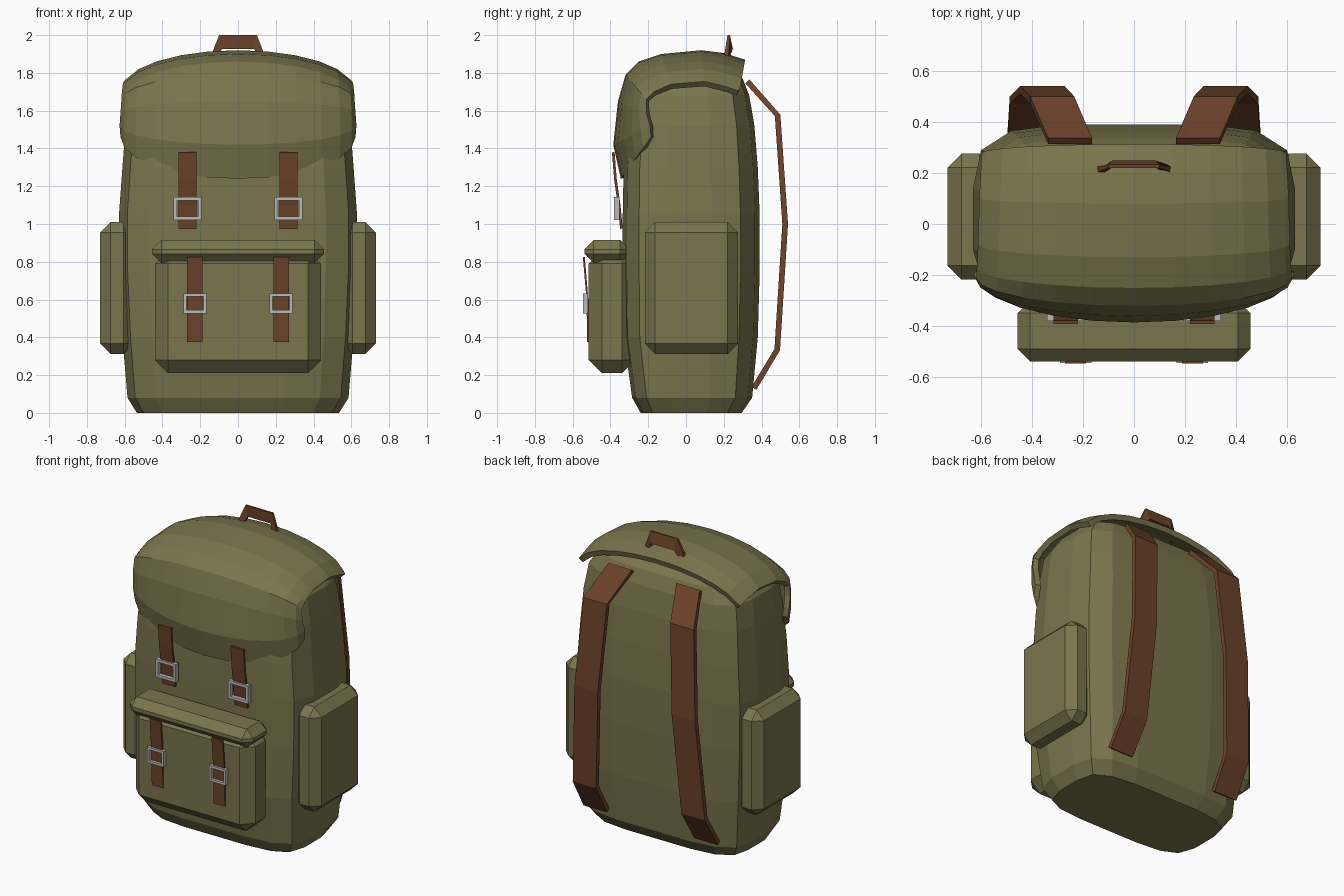
import bpy, bmesh, math
from mathutils import Vector

if "Cube" in bpy.data.objects:
    bpy.data.objects.remove(bpy.data.objects["Cube"])


def material(name, rgb):
    m = bpy.data.materials.new(name)
    m.diffuse_color = (*rgb, 1)
    m.use_nodes = True
    m.node_tree.nodes["Principled BSDF"].inputs["Base Color"].default_value = m.diffuse_color
    return m


CANVAS = material("olive_canvas", (0.195, 0.177, 0.074))
LEATHER = material("brown_leather", (0.15, 0.055, 0.023))
METAL = material("grey_metal", (0.5, 0.5, 0.51))


def make(name, verts, faces, mat):
    bm = bmesh.new()
    vs = [bm.verts.new(v) for v in verts]
    for f in faces:
        bm.faces.new([vs[i] for i in f])
    bmesh.ops.recalc_face_normals(bm, faces=bm.faces)
    me = bpy.data.meshes.new(name)
    bm.to_mesh(me)
    bm.free()
    me.materials.append(mat)
    ob = bpy.data.objects.new(name, me)
    bpy.context.collection.objects.link(ob)
    return ob


def loft(name, rings, mat):
    """Closed skin through rings of equal length, capped at both ends."""
    n = len(rings[0])
    verts = [p for r in rings for p in r]
    faces = [(k * n + i, k * n + (i + 1) % n, (k + 1) * n + (i + 1) % n, (k + 1) * n + i)
             for k in range(len(rings) - 1) for i in range(n)]
    faces += [tuple(range(n)), tuple(range(len(verts) - n, len(verts)))]
    return make(name, verts, faces, mat)


def box(name, lo, hi, bevel, mat):
    rings = [[(x, y, z) for x, y in ((lo[0], lo[1]), (hi[0], lo[1]), (hi[0], hi[1]), (lo[0], hi[1]))]
             for z in (lo[2], hi[2])]
    ob = loft(name, rings, mat)
    b = ob.modifiers.new("chamfer", 'BEVEL')
    b.width, b.segments = bevel, 1
    return ob


def strap(name, path, width, thick, mat):
    """Ribbon along (x, y, z) points, its width lying along x."""
    pts = [Vector(p) for p in path]
    rings = []
    for i, p in enumerate(pts):
        d = pts[min(i + 1, len(pts) - 1)] - pts[max(i - 1, 0)]
        n = Vector((0, -d.z, d.y)).normalized() * thick / 2
        w = Vector((width / 2, 0, 0))
        rings.append([p - w - n, p + w - n, p + w + n, p - w + n])
    return loft(name, rings, mat)


def buckle(name, cx, cy, cz, w, h, bar, depth):
    """Rectangular metal frame."""
    verts, faces = [], []
    for y in (cy - depth / 2, cy + depth / 2):
        for k in (0, bar):
            verts += [(cx + sx * (w / 2 - k), y, cz + sz * (h / 2 - k))
                      for sx, sz in ((-1, -1), (1, -1), (1, 1), (-1, 1))]
    for i in range(4):
        j = (i + 1) % 4
        faces += [(i, j, 4 + j, 4 + i), (8 + i, 8 + j, 12 + j, 12 + i),
                  (i, j, 8 + j, 8 + i), (4 + i, 4 + j, 12 + j, 12 + i)]
    make(name, verts, faces, METAL)


# main body: rounded outline scaled at each height (z, half width, front y, back y)
half = [(0.42, -1), (0.74, -0.94), (0.93, -0.76), (1, -0.35),
        (1, 0.3), (0.95, 0.72), (0.76, 0.93), (0.45, 1)]
outline = half + [(-x, y) for x, y in reversed(half)]
levels = [(0, 0.535, -0.24, 0.295), (0.08, 0.585, -0.285, 0.35), (0.4, 0.612, -0.33, 0.38),
          (0.75, 0.628, -0.335, 0.39), (1.05, 0.63, -0.335, 0.39), (1.3, 0.612, -0.33, 0.38),
          (1.52, 0.595, -0.31, 0.362), (1.68, 0.57, -0.29, 0.335), (1.77, 0.51, -0.25, 0.3),
          (1.83, 0.36, -0.15, 0.22)]
loft("main_body", [[(x * a, (f + b) / 2 + y * (b - f) / 2, z) for x, y in outline]
                   for z, a, f, b in levels], CANVAS)

# lid flap: centre line points paired with side hem points, joined by arcs
centre = [(0.313, 1.87), (0.2, 1.905), (0.08, 1.92), (-0.13, 1.90), (-0.25, 1.86), (-0.32, 1.79),
          (-0.36, 1.65), (-0.385, 1.42), (-0.345, 1.24)]
hem = [(0.595, 0.278, 1.705), (0.6, 0.2, 1.73), (0.605, 0.1, 1.755), (0.61, -0.08, 1.74),
       (0.615, -0.17, 1.70), (0.617, -0.21, 1.66), (0.622, -0.21, 1.59),
       (0.627, -0.19, 1.52), (0.622, -0.185, 1.46)]
N = 12
verts = []
for r, ((cy, cz), (ex, ey, ez)) in enumerate(zip(centre, hem)):
    slump = 1.2 if r < 5 else 1.0    # the top sags towards its corners
    for i in range(N + 1):
        a = (i / N * 2 - 1) * math.pi / 2
        f = 1 - math.cos(a)
        fz = min(1 - 0.03 * (1 - f), f * slump)
        verts.append((ex * math.sin(a), cy + (ey - cy) * f, cz + (ez - cz) * fz))
W = N + 1
faces = [(r * W + i, r * W + i + 1, (r + 1) * W + i + 1, (r + 1) * W + i)
         for r in range(len(centre) - 1) for i in range(N)]
lid = make("lid_flap", verts, faces, CANVAS)
if lid.data.polygons[2 * N + N // 2].normal.z < 0:
    lid.data.flip_normals()
s = lid.modifiers.new("cloth", 'SOLIDIFY')
s.thickness, s.offset = 0.035, -1

# front pocket with its flap
box("front_pocket", (-0.44, -0.515, 0.21), (0.44, -0.27, 0.86), 0.07, CANVAS)
box("front_pocket_flap", (-0.455, -0.538, 0.793), (0.455, -0.3, 0.915), 0.049, CANVAS)

for side, tag in ((-1, "left"), (1, "right")):
    # side pocket
    x0, x1 = sorted((side * 0.55, side * 0.73))
    box(tag + "_side_pocket", (x0, -0.218, 0.312), (x1, 0.275, 1.01), 0.055, CANVAS)
    # lid closing strap and buckle
    x = side * 0.267
    strap(tag + "_lid_strap", [(x, -0.385, 1.38), (x, -0.374, 1.24), (x, -0.354, 1.1),
                               (x, -0.342, 0.975)], 0.096, 0.014, LEATHER)
    buckle(tag + "_lid_buckle", x, -0.366, 1.082, 0.148, 0.12, 0.018, 0.028)
    # pocket closing strap and buckle
    x = side * 0.228
    strap(tag + "_pocket_strap", [(x, -0.541, 0.825), (x, -0.532, 0.72), (x, -0.522, 0.6),
                                  (x, -0.518, 0.375)], 0.082, 0.01, LEATHER)
    buckle(tag + "_pocket_buckle", x, -0.532, 0.58, 0.122, 0.105, 0.016, 0.024)
    # shoulder strap
    path = [(0.25, 0.325, 1.755), (0.32, 0.485, 1.575), (0.358, 0.525, 1.0),
            (0.4, 0.483, 0.335), (0.408, 0.36, 0.13)]
    strap(tag + "_shoulder_strap", [(side * px, py, pz) for px, py, pz in path],
          0.172, 0.03, LEATHER)

# carry handle: trapezoid arch, legs leaning forward
arch = [(0.155, 1.86), (0.1, 2.0), (-0.1, 2.0), (-0.155, 1.86),
        (-0.12, 1.86), (-0.085, 1.927), (0.085, 1.927), (0.12, 1.86)]
n = len(arch)
depth = {1.86: 0.21, 1.927: 0.235, 2.0: 0.226}
verts = [(x, depth[z] + d * (0.5 if z == 2.0 else 1), z) for d in (-0.013, 0.013) for x, z in arch]
faces = [(i, (i + 1) % n, n + (i + 1) % n, n + i) for i in range(n)]
for o in (0, n):
    faces += [(o, o + 1, o + 6, o + 7), (o + 1, o + 2, o + 5, o + 6), (o + 2, o + 3, o + 4, o + 5)]
make("carry_handle", verts, faces, LEATHER)
